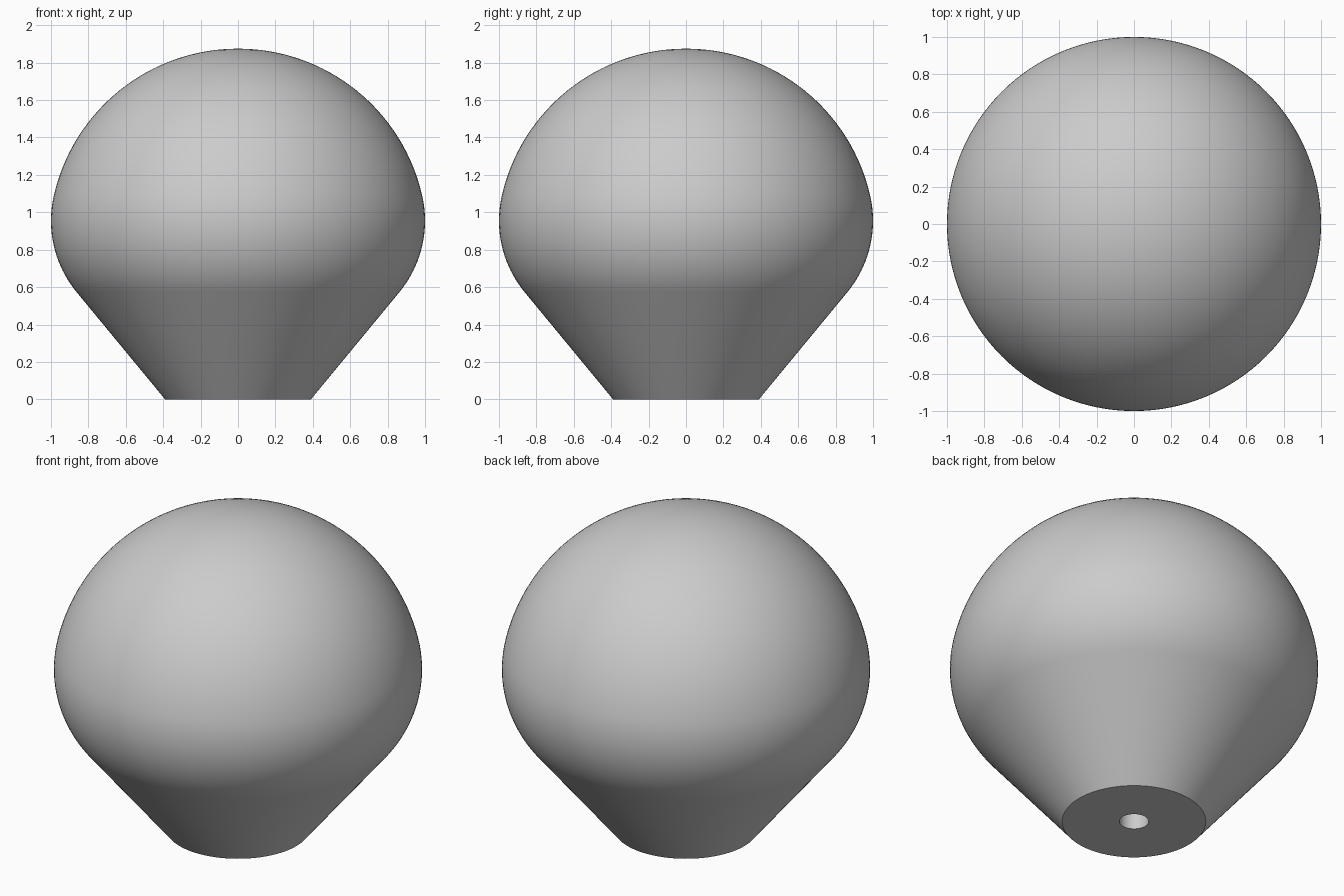
import bpy, bmesh
from math import pi, radians, degrees, sin, cos, atan2, hypot
from mathutils import Vector

cube = bpy.data.objects.get("Cube")
if cube:
    bpy.data.objects.remove(cube, do_unlink=True)

SEGMENTS = 128
HEIGHT, BASE_RADIUS = 1.875, 0.39
HOLE_RADIUS, HOLE_DEPTH = 0.08, 0.75
SIDE_CENTRE, SIDE_Z, SIDE_RADIUS = 0.4, 0.955, 0.6


def flat_material(name, colour):
    mat = bpy.data.materials.new(name)
    mat.use_nodes = True
    mat.diffuse_color = colour
    bsdf = next(n for n in mat.node_tree.nodes if n.type == 'BSDF_PRINCIPLED')
    bsdf.inputs["Base Color"].default_value = colour
    return mat


def arc(cx, cz, radius, start, end, steps):
    """Profile points along an arc, angles in degrees."""
    angles = [radians(start + (end - start) * i / steps) for i in range(steps + 1)]
    return [(cx + radius * cos(a), cz + radius * sin(a)) for a in angles]


# Dome arc, centred on the axis and tangent to the rounded side
top_gap = HEIGHT - SIDE_Z - SIDE_RADIUS
drop = (SIDE_CENTRE ** 2 - top_gap ** 2) / (2 * top_gap)
dome_z = SIDE_Z - drop
dome_radius = HEIGHT - dome_z
join = degrees(atan2(drop, SIDE_CENTRE))

# Angle where the straight neck from the base rim touches the rounded side
dx, dz = BASE_RADIUS - SIDE_CENTRE, -SIDE_Z
touch = degrees(atan2(dz, dx) + pi / 2 - atan2(SIDE_RADIUS, (hypot(dx, dz) ** 2 - SIDE_RADIUS ** 2) ** 0.5))

# Half profile: blind hole, flat base, conical neck, rounded side, dome
profile = [(0, HOLE_DEPTH), (HOLE_RADIUS, HOLE_DEPTH), (HOLE_RADIUS, 0), (BASE_RADIUS, 0)]
profile += arc(SIDE_CENTRE, SIDE_Z, SIDE_RADIUS, touch, join, 20)
profile += arc(0, dome_z, dome_radius, join, 90, 32)[1:-1]
profile.append((0, HEIGHT))

# Knob: the profile turned around the vertical axis
bm = bmesh.new()
verts = [bm.verts.new((x, 0, z)) for x, z in profile]
edges = [bm.edges.new(pair) for pair in zip(verts, verts[1:])]
bmesh.ops.spin(bm, geom=verts + edges, cent=Vector(), axis=(0, 0, 1),
               angle=2 * pi, steps=SEGMENTS, use_merge=False, use_duplicate=False)
bmesh.ops.remove_doubles(bm, verts=bm.verts[:], dist=0.0005)
bmesh.ops.recalc_face_normals(bm, faces=bm.faces[:])

mesh = bpy.data.meshes.new("knob")
bm.to_mesh(mesh)
bm.free()
mesh.materials.append(flat_material("light grey", (0.6, 0.6, 0.6, 1)))
knob = bpy.data.objects.new("knob", mesh)
bpy.context.collection.objects.link(knob)

bpy.ops.object.select_all(action='DESELECT')
knob.select_set(True)
bpy.context.view_layer.objects.active = knob
bpy.ops.object.shade_smooth_by_angle(angle=radians(30))
